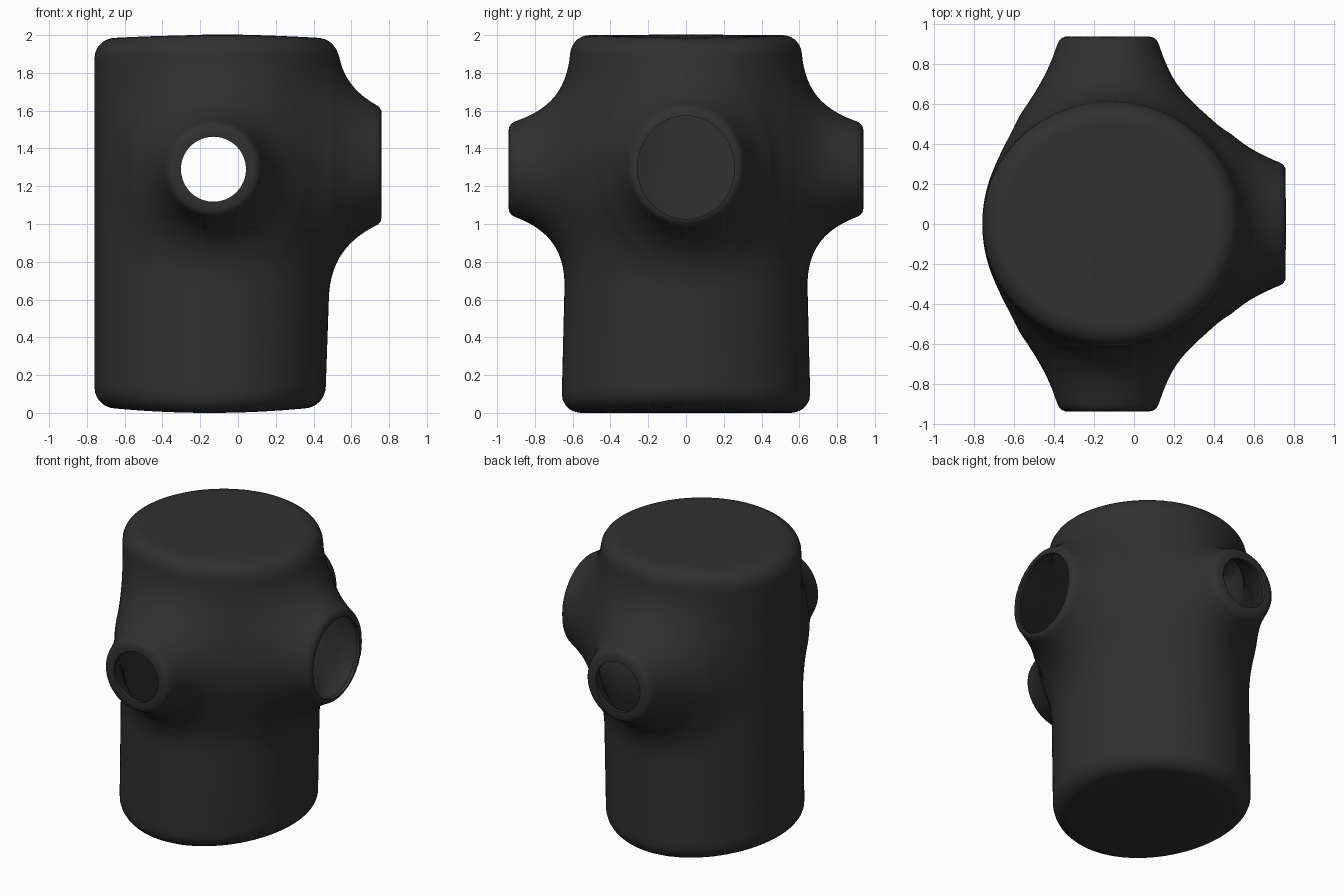
import bpy, bmesh, math
from mathutils import Vector, Matrix

if "Cube" in bpy.data.objects:
    bpy.data.objects.remove(bpy.data.objects["Cube"])

PORT_X, PORT_Z = -0.13, 1.29      # axis of the front and back ports
SIDE_Z = 1.31                     # axis of the larger side port


def smin(a, b, k):
    """Blend two distances with a soft fillet."""
    h = max(k - abs(a - b), 0.0) / k
    return min(a, b) - h * h * k * 0.25


def rounded(radial, axial, r):
    """Distance to a cylinder-like solid with a rounded end edge."""
    a, b = radial + r, axial + r
    return min(max(a, b), 0.0) + math.hypot(max(a, 0.0), max(b, 0.0)) - r


def surface(p):
    x, y, z = p
    # oval body that changes proportion slightly from bottom to top
    t = min(max(z / 2, 0), 1)
    cx, rx, ry = -0.15 + 0.035 * t, 0.61 + 0.035 * t, 0.66 - 0.05 * t
    u = (x - cx) / rx
    radial = (math.hypot(u, y / ry) - 1) * 0.62
    sag = 0.035 * min(u * u, 1.0)
    axial = max(z - 2.0 + sag * 0.6, sag - z)
    body = rounded(radial, axial, 0.10)
    # flared front and back ports
    ay = abs(y)
    r = min(0.255 + 0.35 * max(0.0, 0.9 - ay), 0.38)
    small = rounded(math.hypot(x - PORT_X, z - PORT_Z) - r, ay - 0.94, 0.05)
    # flared side port
    r = min(0.305 + 0.42 * max(0.0, 0.76 - x), 0.42)
    big = rounded(math.hypot(y / 0.97, z - SIDE_Z) - r,
                  max(x - 0.76, -0.1 - x), 0.025)
    return smin(smin(small, big, 0.36), body, 0.27)


def project(p):
    """Move a point onto the blended surface."""
    e = 0.002
    for _ in range(2):
        f = surface(p)
        g = Vector((surface((p.x + e, p.y, p.z)) - f,
                    surface((p.x, p.y + e, p.z)) - f,
                    surface((p.x, p.y, p.z + e)) - f)) / e
        step = g * (f / max(g.length_squared, 0.1))
        if step.length > 0.12:
            step *= 0.12 / step.length
        p = p - step
    return p


def add_cylinder(bm, centre, scale, depth, axis="Z", segments=64):
    turn = {"X": Matrix.Rotation(math.pi / 2, 4, "Y"),
            "Y": Matrix.Rotation(math.pi / 2, 4, "X"),
            "Z": Matrix.Identity(4)}[axis]
    m = Matrix.Translation(centre) @ Matrix.Diagonal((*scale, 1)) @ turn
    bmesh.ops.create_cone(bm, cap_ends=True, segments=segments, radius1=1,
                          radius2=1, depth=depth, matrix=m)


def make_object(name, bm):
    mesh = bpy.data.meshes.new(name)
    bmesh.ops.recalc_face_normals(bm, faces=bm.faces)
    bm.to_mesh(mesh)
    bm.free()
    obj = bpy.data.objects.new(name, mesh)
    bpy.context.collection.objects.link(obj)
    return obj


def apply_modifiers(obj):
    deps = bpy.context.evaluated_depsgraph_get()
    mesh = bpy.data.meshes.new_from_object(obj.evaluated_get(deps))
    obj.modifiers.clear()
    obj.data = mesh


# rough body and ports, fused into one skin
bm = bmesh.new()
add_cylinder(bm, (-0.135, 0, 1.0), (0.62, 0.63, 1), 1.98)
add_cylinder(bm, (PORT_X, 0, PORT_Z), (0.27, 1, 0.27), 1.88, "Y")
add_cylinder(bm, (0.38, 0, SIDE_Z), (1, 0.33, 0.33), 0.76, "X")
housing = make_object("housing", bm)
fuse = housing.modifiers.new("fuse", "REMESH")
fuse.mode = "VOXEL"
fuse.voxel_size = 0.03
apply_modifiers(housing)

# relax the skin and settle it on the blended shape
bm = bmesh.new()
bm.from_mesh(housing.data)
for _ in range(4):
    bmesh.ops.smooth_vert(bm, verts=bm.verts, factor=0.5,
                          use_axis_x=True, use_axis_y=True, use_axis_z=True)
    for v in bm.verts:
        v.co = project(v.co)
bmesh.ops.recalc_face_normals(bm, faces=bm.faces)
bm.to_mesh(housing.data)
bm.free()

# hollow the housing
shell = housing.modifiers.new("shell", "SOLIDIFY")
shell.thickness = 0.025
shell.offset = -1
apply_modifiers(housing)

# port openings
bm = bmesh.new()
for side in (-1, 1):
    add_cylinder(bm, (PORT_X, side * 0.94, PORT_Z), (0.172, 1, 0.172), 0.16, "Y")
add_cylinder(bm, (0.76, 0, 1.30), (1, 0.257, 0.273), 0.14, "X")
cutter = make_object("opening_cutter", bm)
cutter.hide_render = True
cut = housing.modifiers.new("openings", "BOOLEAN")
cut.operation = "DIFFERENCE"
cut.solver = "EXACT"
cut.object = cutter
apply_modifiers(housing)
bpy.data.objects.remove(cutter)

# finish
mat = bpy.data.materials.new("charcoal")
mat.diffuse_color = (0.03, 0.03, 0.03, 1)
mat.use_nodes = True
mat.node_tree.nodes["Principled BSDF"].inputs["Base Color"].default_value = mat.diffuse_color
housing.data.materials.clear()
housing.data.materials.append(mat)
for poly in housing.data.polygons:
    poly.material_index = 0
bpy.context.view_layer.objects.active = housing
housing.select_set(True)
bpy.ops.object.shade_smooth_by_angle(angle=math.radians(45))
